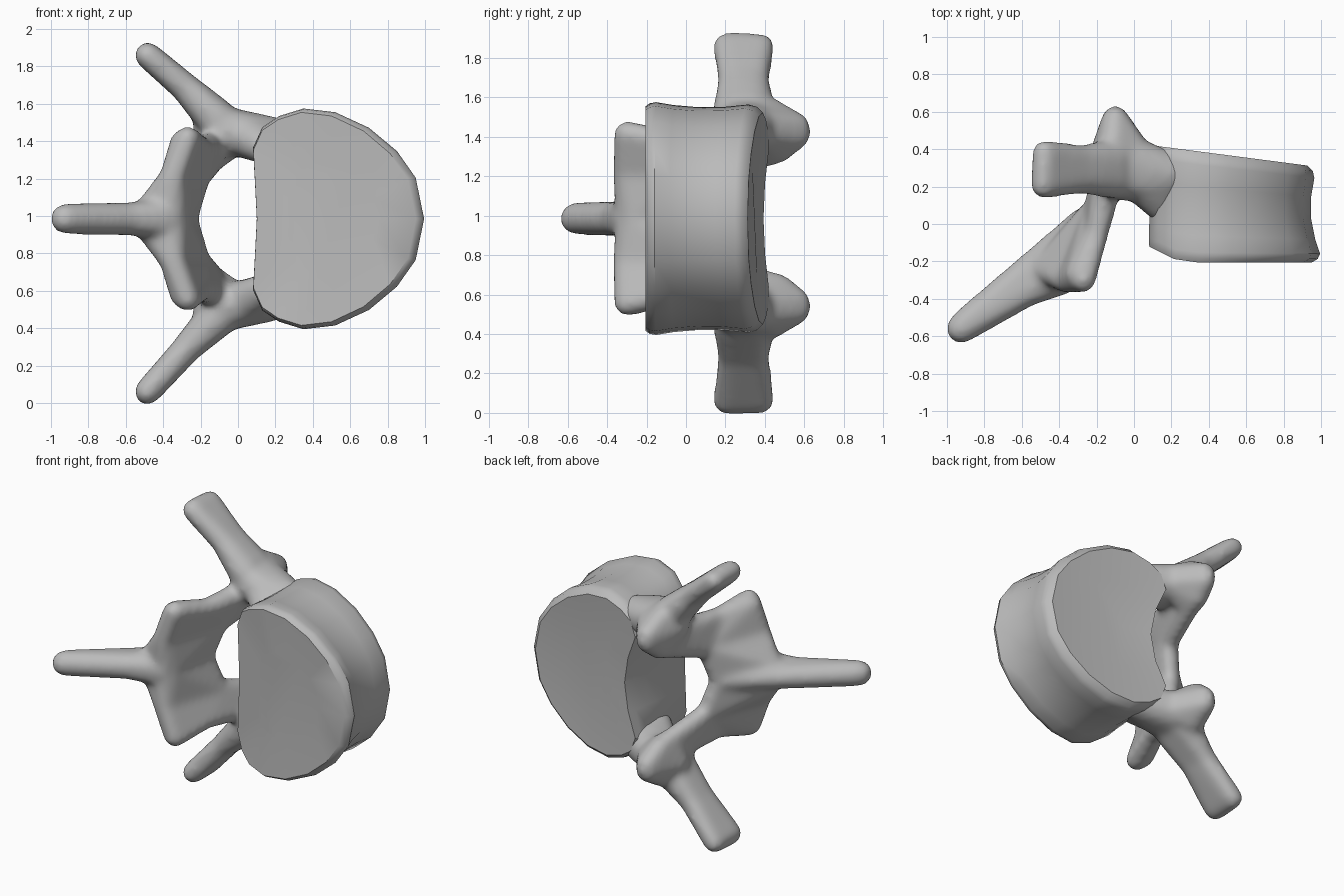
import bpy, bmesh, math
from mathutils import Matrix

MID = 0.985  # height of the symmetry plane

if "Cube" in bpy.data.objects:
    bpy.data.objects.remove(bpy.data.objects["Cube"])

bone = bpy.data.materials.new("bone_grey")
bone.use_nodes = True
bone.diffuse_color = (0.5, 0.5, 0.5, 1)
bone.node_tree.nodes["Principled BSDF"].inputs["Base Color"].default_value = (0.5, 0.5, 0.5, 1)


def finish(bm, name):
    bmesh.ops.recalc_face_normals(bm, faces=bm.faces)
    mesh = bpy.data.meshes.new(name)
    bm.to_mesh(mesh)
    bm.free()
    mesh.materials.append(bone)
    obj = bpy.data.objects.new(name, mesh)
    bpy.context.collection.objects.link(obj)
    return obj


def blob(bm, balls, side=1):
    """Convex skin around balls (x, y, height from the symmetry plane, radius)."""
    part = bmesh.new()
    for x, y, h, r in balls:
        spot = Matrix.Translation((x, y, MID + side * h))
        bmesh.ops.create_icosphere(part, subdivisions=2, radius=r + 0.009, matrix=spot)
    hull = bmesh.ops.convex_hull(part, input=part.verts)
    junk = set(hull["geom_interior"]) | set(hull["geom_unused"])
    bmesh.ops.delete(part, geom=[v for v in junk if isinstance(v, bmesh.types.BMVert)],
                     context='VERTS')
    temp = bpy.data.meshes.new("temp")
    part.to_mesh(temp)
    part.free()
    bm.from_mesh(temp)
    bpy.data.meshes.remove(temp)


# Vertebral body: D outline lofted along y with a waist, bevelled rims and a dented canal wall
half = [(0.1, 0), (0.09, 0.2), (0.08, 0.38), (0.13, 0.49), (0.22, 0.55), (0.35, 0.59),
        (0.52, 0.57), (0.7, 0.487), (0.85, 0.362), (0.95, 0.22), (0.995, 0)]
outline = half + [(x, -h) for x, h in half[-2:0:-1]]


def front_y(x):
    return -0.205 + 0.075 * max(0, (0.25 - x) / 0.15)


def back_y(x):
    return 0.42 - 0.13 * (x - 0.1)


# Each ring: blend from front to back, size in x, size in height
rings = [(0.02, 0.5, 0.5), (0, 0.95, 0.965), (0.035, 0.985, 0.99), (0.09, 1, 1),
         (0.24, 0.97, 0.975), (0.45, 0.945, 0.957), (0.68, 0.945, 0.96),
         (0.88, 0.965, 0.98), (0.95, 0.955, 0.96), (1, 0.92, 0.91), (0.97, 0.5, 0.5)]
bm = bmesh.new()
loops = []
for t, sx, sh in rings:
    pivot = 0.5 if sx <= 0.5 else 0.12
    loop = []
    for x, h in outline:
        dent = 0.09 * t * t * max(0, 1 - (h / 0.4) ** 2) if x < 0.3 else 0
        px = pivot + (x - pivot) * sx
        y = front_y(px) * (1 - t) + back_y(px) * t - 0.3 * dent
        loop.append(bm.verts.new((px + dent, y, MID + h * sh)))
    loops.append(loop)
for a, b in zip(loops, loops[1:]):
    for i in range(len(a)):
        j = (i + 1) % len(a)
        bm.faces.new((a[i], a[j], b[j], b[i]))
bm.faces.new(loops[0])
bm.faces.new(loops[-1])
body = finish(bm, "vertebral_body")
bpy.context.view_layer.objects.active = body
body.select_set(True)
bpy.ops.object.shade_smooth_by_angle(angle=math.radians(35))

# Neural arch: blended skins for pedicles, arms, joints, laminae and spine
bm = bmesh.new()
for side in (1, -1):
    tip = 0.9 - 0.025 * side
    # pedicle
    inner = [(0.02, 0.25, 0.455, 0.115), (0.02, 0.33, 0.455, 0.12)]
    blob(bm, inner + [(-0.06, 0.25, 0.47, 0.12), (-0.06, 0.34, 0.47, 0.12)], side)
    blob(bm, inner + [(0.14, 0.1, 0.38, 0.08), (0.19, 0.27, 0.43, 0.11)], side)
    # transverse arm
    middle = [(-0.28, 0.24, 0.7, 0.07), (-0.28, 0.35, 0.7, 0.065)]
    blob(bm, [(-0.11, 0.24, 0.53, 0.1), (-0.11, 0.35, 0.53, 0.1)] + middle, side)
    blob(bm, middle + [(-0.485, 0.205, tip, 0.062), (-0.48, 0.385, tip, 0.057)], side)
    # upper joint process
    lip = [(-0.13, 0.38, 0.315, 0.055)]
    blob(bm, lip + [(-0.14, 0.34, 0.47, 0.1), (-0.02, 0.37, 0.46, 0.11),
                    (-0.11, 0.43, 0.53, 0.075), (-0.1, 0.56, 0.465, 0.065),
                    (-0.1, 0.565, 0.42, 0.06), (-0.12, 0.47, 0.345, 0.06)], side)
    # lamina with the lower joint process
    notch = [(-0.2, -0.06, 0.38, 0.055)]
    bend = [(-0.21, 0.08, 0.22, 0.055), (-0.35, -0.3, 0.22, 0.065)]
    blob(bm, bend[:1] + lip + notch + [(-0.13, 0.27, 0.39, 0.075),
                                       (-0.15, 0.15, 0.37, 0.06)], side)
    blob(bm, bend + notch + [(-0.27, -0.3, 0.43, 0.06), (-0.3, -0.27, 0.41, 0.06)], side)
    blob(bm, bend + [(-0.27, 0.03, 0, 0.05), (-0.37, -0.25, 0, 0.1),
                     (-0.47, -0.24, 0.055, 0.07)], side)
# spinous process
neck = [(-0.58, -0.25, 0, 0.07), (-0.58, -0.36, 0, 0.08)]
blob(bm, neck + [(-0.28, 0.02, 0, 0.06), (-0.4, -0.27, 0, 0.11)])
blob(bm, neck + [(-0.9, -0.53, 0, 0.075), (-0.925, -0.56, 0, 0.075)])
arch = finish(bm, "neural_arch")
remesh = arch.modifiers.new("fuse", 'REMESH')
remesh.mode = 'VOXEL'
remesh.voxel_size = 0.018
remesh.use_smooth_shade = True
soften = arch.modifiers.new("soften", 'SMOOTH')
soften.factor = 0.5
soften.iterations = 20
